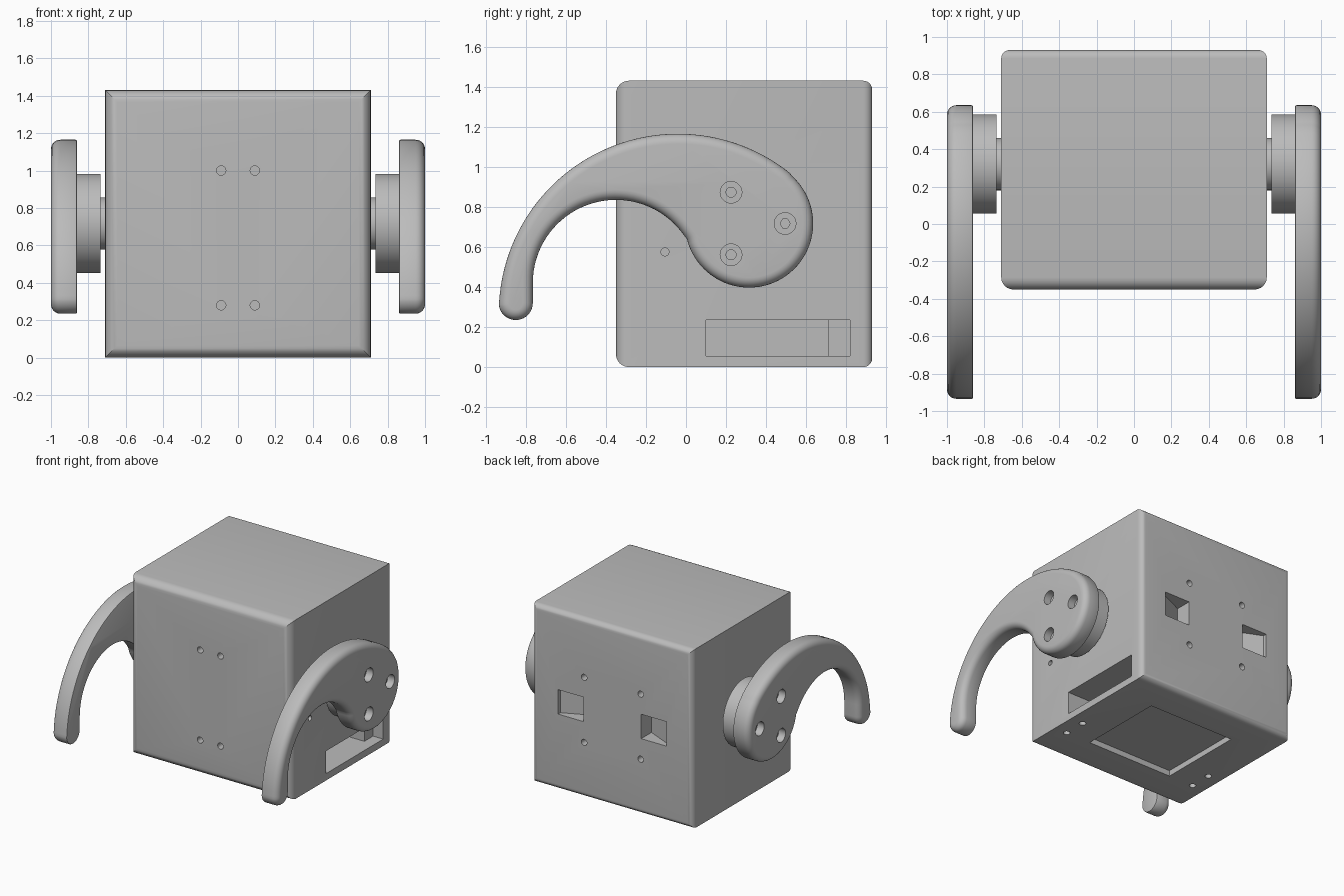
import bpy, bmesh
from math import sin, cos, radians

cube = bpy.data.objects.get("Cube")
if cube:
    bpy.data.objects.remove(cube, do_unlink=True)

grey = bpy.data.materials.new("plain_grey")
grey.use_nodes = True
GREY = (0.5, 0.5, 0.5, 1)
grey.diffuse_color = GREY
grey.node_tree.nodes["Principled BSDF"].inputs["Base Color"].default_value = GREY


def arc(cx, cy, r, start, end, n):
    angles = [radians(start + (end - start) * i / n) for i in range(n + 1)]
    return [(cx + r * cos(a), cy + r * sin(a)) for a in angles]


def circle(cx, cy, r, n=32):
    return arc(cx, cy, r, 0, 360, n)[:-1]


def rect(a0, b0, a1, b1):
    return [(a0, b0), (a1, b0), (a1, b1), (a0, b1)]


def prism(bm, outline, axis, lo, hi):
    """Extrude a 2D outline along an axis; the outline uses the other two in order."""
    def place(p, d):
        co = list(p)
        co.insert(axis, d)
        return bm.verts.new(co)
    a = [place(p, lo) for p in outline]
    b = [place(p, hi) for p in outline]
    faces = [bm.faces.new(a), bm.faces.new(b)]
    n = len(a)
    for i in range(n):
        j = (i + 1) % n
        faces.append(bm.faces.new((a[i], a[j], b[j], b[i])))
    bmesh.ops.recalc_face_normals(bm, faces=faces)


def round_cap(bm, axis, level, radius, segments=6):
    edges = [e for e in bm.edges
             if all(abs(v.co[axis] - level) < 1e-4 for v in e.verts)]
    bmesh.ops.bevel(bm, geom=edges, offset=radius, segments=segments,
                    profile=0.5, affect='EDGES')


def make(name, bm):
    bmesh.ops.recalc_face_normals(bm, faces=bm.faces)
    mesh = bpy.data.meshes.new(name)
    bm.to_mesh(mesh)
    bm.free()
    mesh.materials.append(grey)
    obj = bpy.data.objects.new(name, mesh)
    bpy.context.collection.objects.link(obj)
    return obj


def carve(obj, cuts):
    """Subtract a list of (outline, axis, lo, hi) prisms."""
    for cut in cuts:
        bm = bmesh.new()
        prism(bm, *cut)
        cutter = make("cutter", bm)
        cutter.hide_render = True
        mod = obj.modifiers.new("cut", 'BOOLEAN')
        mod.operation = 'DIFFERENCE'
        mod.solver = 'EXACT'
        mod.object = cutter
        bpy.context.view_layer.update()
        graph = bpy.context.evaluated_depsgraph_get()
        result = bpy.data.meshes.new_from_object(obj.evaluated_get(graph))
        obj.modifiers.clear()
        obj.data = result
        bpy.data.objects.remove(cutter, do_unlink=True)


def smooth(obj):
    bpy.ops.object.select_all(action='DESELECT')
    obj.select_set(True)
    bpy.context.view_layer.objects.active = obj
    bpy.ops.object.shade_smooth_by_angle(angle=radians(30))


X, Y, Z = 0, 1, 2
W, FRONT, BACK, TOP = 0.71, -0.35, 0.93, 1.43

# Body: rounded around the front and back faces, sharp along the sides
bm = bmesh.new()
prism(bm, rect(-W, 0, W, TOP), Y, FRONT, BACK)
round_cap(bm, Y, FRONT, 0.065)
round_cap(bm, Y, BACK, 0.045)
body = make("body", bm)

cuts = [
    # battery recess underneath
    (rect(-0.38, -0.05, 0.38, 0.65), Z, -0.1, 0.045),
    # side slot with a shallower end, and a button hole
    (rect(0.10, 0.055, 0.71, 0.235), X, 0.41, 0.8),
    (rect(0.70, 0.055, 0.82, 0.235), X, 0.62, 0.8),
    (circle(-0.105, 0.575, 0.02, 20), X, 0.63, 0.8),
]
for s in (-1, 1):
    # angled sensor windows in the back
    window = [(s * 0.255, 1.0), (s * 0.48, 1.0), (s * 0.48, 0.90), (s * 0.255, 0.80)]
    cuts.append((window, Z, 0.605, 0.80))
    # screw holes: back, front and underside
    for z in (0.44, 0.96):
        cuts.append((circle(s * 0.25, z, 0.025, 20), Y, 0.85, 1.0))
    for z in (0.28, 1.0):
        cuts.append((circle(s * 0.09, z, 0.025, 20), Y, -0.5, -0.27))
    for y in (-0.05, 0.13):
        cuts.append((circle(s * 0.6, y, 0.025, 20), Z, -0.1, 0.045))
carve(body, cuts)
smooth(body)

# Arm outline: broad outer sweep, round tip, inner sweep, round shoulder
HY, HZ = 0.315, 0.717
outline = (arc(-0.04, 0.27, 0.895, 51.4, 176, 48)
           + arc(-0.85, 0.32, 0.085, 185, 360, 20)
           + arc(-0.35, 0.42, 0.415, 180, 34, 36)
           + arc(HY, HZ, 0.32, 194, 408, 48))

for side, s in (("left", 1), ("right", -1)):
    # Arm with counterbored screw holes around the shoulder
    bm = bmesh.new()
    prism(bm, outline, X, s * 0.86, s * 1.0)
    round_cap(bm, X, s * 1.0, 0.05)
    round_cap(bm, X, s * 0.86, 0.008, 2)
    arm = make(side + "_arm", bm)
    holes = []
    for i, a in enumerate((0, 120, 240)):
        y, z = HY + 0.18 * cos(radians(a)), HZ + 0.18 * sin(radians(a))
        holes.append((circle(y, z, 0.054, 28), X, s * 0.94, s * 1.1))
        holes.append((circle(y, z, 0.025, 20 if i else 6), X, s * 0.89, s * 1.1))
    carve(arm, holes)
    smooth(arm)

    # Hub and drive shaft
    for part, r, lo, hi in (("hub", 0.265, 0.735, 0.862), ("shaft", 0.14, 0.70, 0.74)):
        bm = bmesh.new()
        prism(bm, circle(HY + 0.005, HZ, r, 64), X, s * lo, s * hi)
        smooth(make(side + "_" + part, bm))
